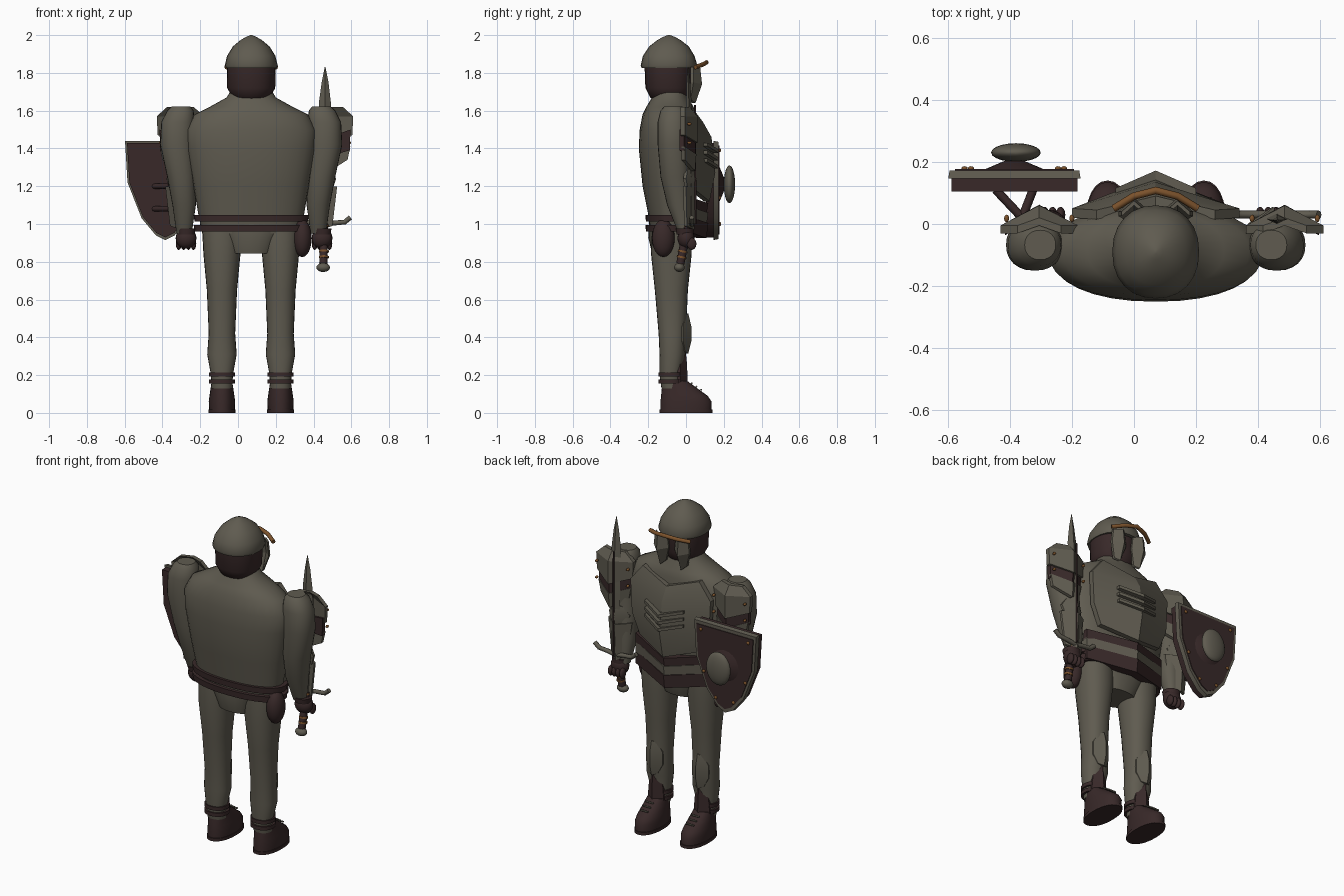
import bpy, bmesh, math
from mathutils import Vector

cube = bpy.data.objects.get("Cube")
if cube:
    bpy.data.objects.remove(cube)

CX = 0.07            # body centre line
SIDES = ((-1, "right"), (1, "left"))


def material(name, rgb):
    m = bpy.data.materials.new(name)
    m.use_nodes = True
    m.diffuse_color = (*rgb, 1)
    m.node_tree.nodes["Principled BSDF"].inputs["Base Color"].default_value = (*rgb, 1)
    return m


STEEL = material("dull_steel", (0.115, 0.105, 0.08))
LEATHER = material("dark_leather", (0.04, 0.022, 0.022))
BRONZE = material("bronze", (0.2, 0.085, 0.025))


def finish(name, bm, mat, angle=40):
    bmesh.ops.recalc_face_normals(bm, faces=bm.faces)
    me = bpy.data.meshes.new(name)
    bm.to_mesh(me)
    bm.free()
    me.materials.append(mat)
    for p in me.polygons:
        p.use_smooth = True
    me.set_sharp_from_angle(angle=math.radians(angle))
    ob = bpy.data.objects.new(name, me)
    bpy.context.collection.objects.link(ob)
    return ob


def loft(name, rings, mat, n=24, power=2.2):
    """Skin stacked rounded sections: (z, centre x, half width, back y, front y)."""
    bm = bmesh.new()
    loops = []
    for z, cx, hw, yb, yf in rings:
        loop = []
        for i in range(n):
            a = math.tau * i / n
            c, s = math.cos(a), math.sin(a)
            x = math.copysign(abs(c) ** (2 / power), c) * hw
            y = math.copysign(abs(s) ** (2 / power), s) * (yf - yb) / 2
            loop.append(bm.verts.new((cx + x, (yb + yf) / 2 + y, z)))
        loops.append(loop)
    for a, b in zip(loops, loops[1:]):
        for i in range(n):
            j = (i + 1) % n
            bm.faces.new((a[i], a[j], b[j], b[i]))
    bm.faces.new(loops[0])
    bm.faces.new(loops[-1])
    return finish(name, bm, mat)


def plate(name, cx, rows, mat, t=0.015):
    """Ridged plate: rows of (half width, edge z, ridge z, edge y, ridge y)."""
    bm = bmesh.new()
    grid = [[[bm.verts.new((cx + k * hw, (yr if k == 0 else ye) - d, zr if k == 0 else ze))
              for k in (-1, 0, 1)] for hw, ze, zr, ye, yr in rows] for d in (0, t)]
    for g in grid:
        for a, b in zip(g, g[1:]):
            for k in range(2):
                bm.faces.new((a[k], a[k + 1], b[k + 1], b[k]))
    border = [(0, 0), (0, 1), (0, 2)] + [(r, 2) for r in range(1, len(rows))]
    border += [(len(rows) - 1, 1)] + [(r, 0) for r in range(len(rows) - 1, 0, -1)]
    for (r, c), (q, d) in zip(border, border[1:] + border[:1]):
        bm.faces.new((grid[0][r][c], grid[0][q][d], grid[1][q][d], grid[1][r][c]))
    return finish(name, bm, mat, 20)


def ball(name, loc, size, mat):
    bm = bmesh.new()
    bmesh.ops.create_uvsphere(bm, u_segments=20, v_segments=12, radius=1)
    for v in bm.verts:
        v.co = Vector(a * b + c for a, b, c in zip(v.co, size, loc))
    return finish(name, bm, mat, 60)


def prism(name, outline, y0, y1, mat, front=1.0, centre=(-0.385, 1.2)):
    bm = bmesh.new()
    back = [bm.verts.new((x, y0, z)) for x, z in outline]
    fore = [bm.verts.new((centre[0] + (x - centre[0]) * front, y1,
                          centre[1] + (z - centre[1]) * front)) for x, z in outline]
    n = len(outline)
    for i in range(n):
        j = (i + 1) % n
        bm.faces.new((back[i], back[j], fore[j], fore[i]))
    bm.faces.new(back)
    bm.faces.new(fore)
    return finish(name, bm, mat, 30)


def tube(name, pts, r, mat):
    cu = bpy.data.curves.new(name, "CURVE")
    cu.dimensions = "3D"
    cu.bevel_depth = r
    cu.bevel_resolution = 2
    cu.use_fill_caps = True
    sp = cu.splines.new("POLY")
    sp.points.add(len(pts) - 1)
    for p, co in zip(sp.points, pts):
        p.co = (*co, 1)
    cu.materials.append(mat)
    ob = bpy.data.objects.new(name, cu)
    bpy.context.collection.objects.link(ob)
    return ob


# Torso and pelvis
loft("torso", [(0.95, CX, .26, -.19, .03), (1.05, CX, .28, -.20, .04), (1.2, CX, .305, -.23, .05),
               (1.4, CX, .34, -.25, .06), (1.5, CX, .345, -.245, .06), (1.58, CX, .30, -.23, .05),
               (1.62, CX, .22, -.21, .04), (1.67, CX, .13, -.18, .01), (1.72, CX, .1, -.16, 0)], STEEL, 32)
loft("pelvis", [(.845, CX, .12, -.18, .01), (.93, CX, .16, -.2, .04), (1.0, CX, .25, -.195, .04)], STEEL)

# Head, helmet, face guard
loft("head", [(1.64, CX, .05, -.14, -.02), (1.67, CX, .10, -.19, .01), (1.72, CX, .127, -.215, .03),
              (1.85, CX, .13, -.22, .035)], LEATHER)
loft("helmet", [(1.825, CX, .135, -.235, .055), (1.84, CX, .14, -.24, .06), (1.89, CX, .128, -.228, .045),
                (1.94, CX, .097, -.195, .015), (1.975, CX, .055, -.15, -.03),
                (1.993, CX, .022, -.115, -.065), (2.0, CX, .004, -.095, -.085)], STEEL)
tube("brow_band", [(CX + d, y, z) for d, y, z in
                   ((-.135, .05, 1.83), (-.07, .09, 1.845), (0, .108, 1.855), (.07, .09, 1.845), (.135, .05, 1.83))],
     .012, BRONZE)
for s, side in SIDES:
    plate(side + "_cheek_guard", CX + s * .07,
          [(.04, 1.83, 1.83, .04, .075), (.05, 1.75, 1.74, .04, .085), (.022, 1.66, 1.64, .025, .05)], STEEL)

# Breastplate with raised chevrons, waist bands
plate("breastplate", CX, [(.19, 1.60, 1.54, .045, .09), (.27, 1.5, 1.46, .05, .135),
                          (.26, 1.3, 1.27, .05, .155), (.21, 1.18, 1.12, .05, .125)], STEEL, .03)
for i in range(3):
    z = 1.43 - i * .042
    plate("chest_chevron", CX, [(.13, z, z - .035, .115, .172), (.13, z - .018, z - .053, .115, .172)], STEEL, .03)
for name, z, h, mat in (("upper_waist_band", 1.15, .06, LEATHER), ("waist_plate", 1.1, .07, STEEL),
                        ("lower_waist_band", 1.045, .08, LEATHER)):
    plate(name, CX, [(.27, z, z - .04, .0, .118), (.27, z - h, z - h - .04, .0, .108)], mat, .05)
for z in (.96, 1.012):
    loft("belt", [(z, CX, .30, -.212, .05), (z + .036, CX, .305, -.215, .055)], LEATHER, 32)
ball("belt_pouch", (.34, -.12, .925), (.05, .06, .1), LEATHER)

for s, side in SIDES:
    # Leg, knee plate, boot
    x = CX + s * .155
    loft(side + "_leg", [(.13, x, .055, -.13, -.02), (.2, x, .058, -.14, -.03), (.31, x, .078, -.14, -.005),
                         (.42, x, .07, -.145, 0), (.65, x, .08, -.165, .01), (.84, x, .098, -.185, .03),
                         (.97, x, .105, -.18, .03)], STEEL)
    plate(side + "_knee_plate", x, [(.03, .515, .525, -.005, .012), (.055, .46, .46, -.015, .028),
                                    (.055, .38, .38, -.015, .028), (.03, .325, .315, -.005, .012)], STEEL)
    plate(side + "_boot_tongue", x, [(.008, .345, .365, -.02, -.005), (.045, .26, .26, -.03, .005),
                                     (.055, .15, .15, -.03, .01)], LEATHER)
    loft(side + "_boot", [(.015, x, .068, -.135, .135), (.06, x, .07, -.135, .135), (.09, x, .066, -.132, .115),
                          (.13, x, .06, -.128, .06), (.17, x, .054, -.12, .005)], LEATHER)
    loft(side + "_boot_sole", [(0, x, .072, -.14, .14), (.018, x, .072, -.14, .14)], LEATHER)
    for z in (.155, .192):
        loft(side + "_ankle_strap", [(z, x, .069, -.146, -.015), (z + .022, x, .069, -.146, -.015)], LEATHER)
    for i in range(3):
        y, z = .03 + i * .025, .156 - i * .017
        tube(side + "_boot_lace", [(x - .025, y, z), (x + .025, y, z)], .005, STEEL)

    # Arm and hand
    loft(side + "_arm", [(.95, CX + s * .355, .04, -.04, .025), (1.1, CX + s * .355, .062, -.10, .03),
                         (1.25, CX + s * .37, .075, -.135, .02), (1.42, CX + s * .392, .09, -.15, .015),
                         (1.54, CX + s * .388, .088, -.15, .01), (1.6, CX + s * .375, .07, -.135, 0),
                         (1.622, CX + s * .372, .05, -.115, -.02)], STEEL)
    hx = CX + s * (.36 + .015 * s)
    ball(side + "_hand", (hx, 0, .925), (.055, .045, .055), LEATHER)
    loft(side + "_cuff", [(.945, hx, .045, -.05, .04), (.975, hx, .05, -.055, .04)], LEATHER)
    for i in range(4):
        ball(side + "_finger", (hx - .039 + i * .026, .03, .895), (.015, .025, .032), LEATHER)

    # Shoulder, elbow and forearm plates
    px = CX + s * (.395 + .02 * s)
    plate(side + "_shoulder_plate", px, [(.07, 1.62, 1.62, -.005, .02), (.125, 1.57, 1.57, -.005, .06),
                                         (.12, 1.47, 1.43, -.005, .062)], STEEL, .025)
    plate(side + "_shoulder_strap", px, [(.11, 1.5, 1.46, -.01, .052), (.108, 1.39, 1.36, -.01, .05)], LEATHER, .025)
    plate(side + "_upper_arm_plate", px, [(.11, 1.41, 1.37, -.005, .055), (.095, 1.34, 1.28, -.005, .048)],
          STEEL, .02)
    plate(side + "_elbow_plate", CX + s * .38, [(.04, 1.29, 1.3, .01, .04), (.07, 1.24, 1.24, 0, .055),
                                                (.05, 1.18, 1.17, .01, .04)], STEEL)
    plate(side + "_forearm_plate", CX + s * .375, [(.08, 1.2, 1.19, .0, .055), (.055, .99, .97, .005, .045)], STEEL)
    for k in (-1, 1):
        for z in (1.53, 1.43):
            ball(side + "_rivet", (px + k * .105, .018, z), (.008, .012, .008), BRONZE)

# Sword
SX = .455
loft("sword_blade", [(1.0, SX, .026, .01, .05), (1.4, SX, .028, .008, .045), (1.64, SX + .005, .032, 0, .03),
                     (1.75, SX + .006, .018, .004, .022), (1.83, SX + .006, .002, .01, .014)], STEEL, 4, 2)
tube("sword_spine", [(SX, .05, 1.0), (SX, .048, 1.63)], .005, LEATHER)
tube("sword_guard", [(SX + d, .03, z) for d, z in ((-.14, 1.035), (-.11, 1.01), (-.05, 1.005), (0, .995),
                                                   (.05, 1.005), (.11, 1.01), (.14, 1.035))], .013, STEEL)
tube("sword_grip", [(SX, .01, 1.0), (SX - .003, -.03, .79)], .022, LEATHER)
for z in (.82, .85, .985):
    tube("grip_ring", [(SX, -.03 + (z - .79) * .19, z), (SX, -.028 + (z - .79) * .19, z + .01)], .026, BRONZE)
ball("sword_pommel", (SX - .004, -.035, .77), (.036, .028, .024), STEEL)

# Shield
HX = -.385
half = [(0, 1.44), (.213, 1.44), (.2, 1.22), (.125, 1.03), (.05, .94), (0, .915)]
outline = [(HX + d, z) for d, z in half] + [(HX - d, z) for d, z in half[-2:0:-1]]


def shrink(f):
    return [(HX + (x - HX) * f, 1.2 + (z - 1.2) * f) for x, z in outline]


prism("shield_back", shrink(.95), .105, .146, LEATHER)
prism("shield_rim", outline, .146, .172, STEEL, .98)
prism("shield_face", shrink(.9), .17, .177, LEATHER)
disc = [(HX + .1 * math.cos(math.tau * i / 20), 1.21 + .1 * math.sin(math.tau * i / 20)) for i in range(20)]
prism("boss_base", disc, .174, .208, LEATHER, .2, (HX, 1.21))
ball("shield_boss", (HX + .005, .23, 1.21), (.08, .03, .1), STEEL)
for d, z in ((.16, 1.39), (.14, 1.14), (.06, 1.0)):
    for s in (-1, 1):
        ball("shield_rivet", (HX + s * d, .179, z), (.01, .007, .01), BRONZE)
for z in (1.08, 1.2):
    for s in (-1, 1):
        tube("shield_strap", [(HX + .06 * s, .11, z), (HX + .025, .02, z)], .014, LEATHER)
